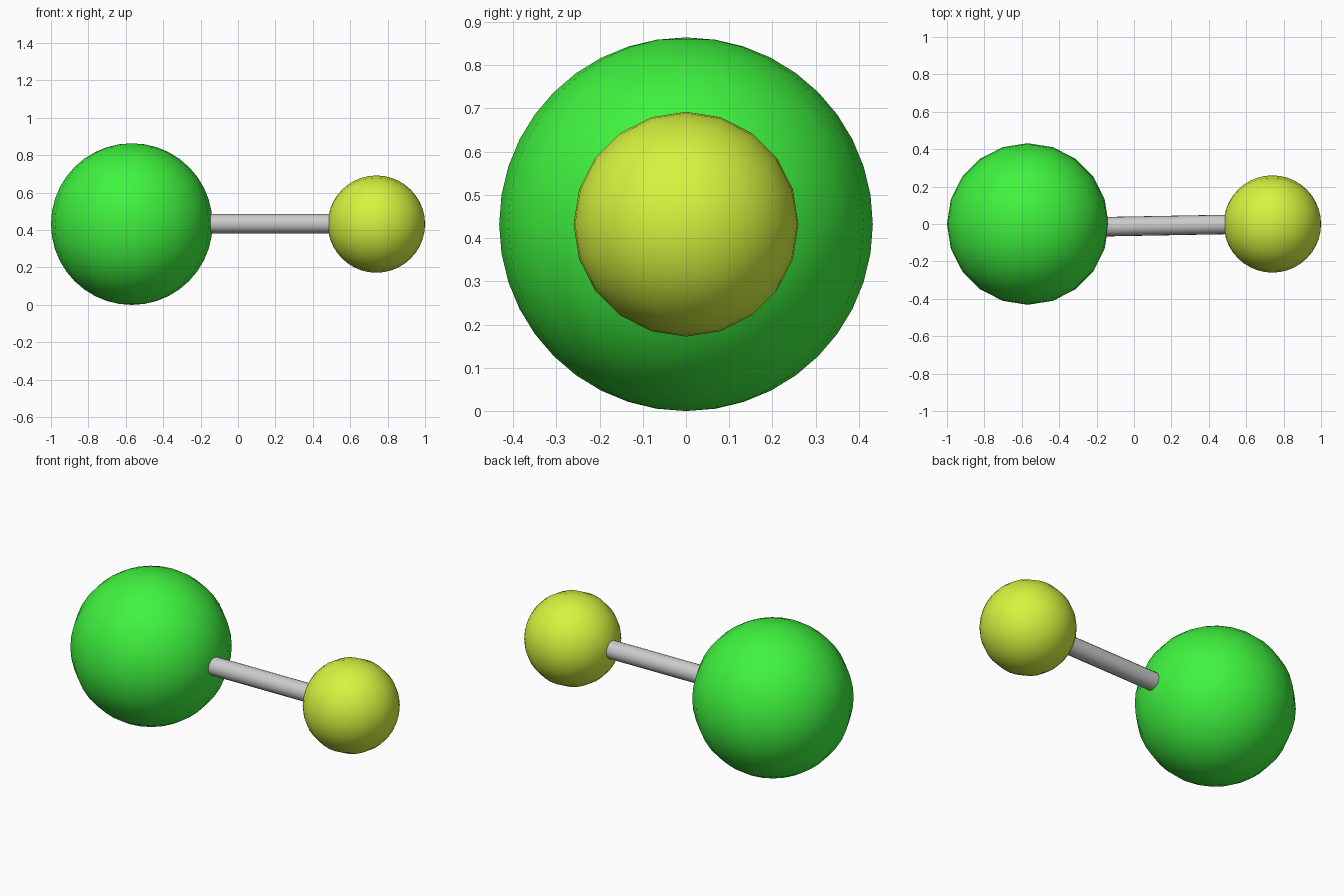
import bpy, math
from mathutils import Vector

if "Cube" in bpy.data.objects:
    bpy.data.objects.remove(bpy.data.objects["Cube"])


def material(name, rgb):
    m = bpy.data.materials.new(name)
    m.diffuse_color = (*rgb, 1)
    m.use_nodes = True
    m.node_tree.nodes["Principled BSDF"].inputs["Base Color"].default_value = m.diffuse_color
    return m


def ball(name, radius, loc, rot, mat):
    bpy.ops.mesh.primitive_uv_sphere_add(segments=20, ring_count=20, radius=radius,
                                         location=loc, rotation=rot)
    ob = bpy.context.object
    ob.name = name
    bpy.ops.object.shade_smooth()
    ob.data.materials.append(mat)
    return ob


def rod(name, start, end, radius, sides):
    a, b = Vector(start), Vector(end)
    d = b - a
    bpy.ops.mesh.primitive_cylinder_add(vertices=sides, radius=radius, depth=d.length,
                                        location=(a + b) / 2,
                                        rotation=d.to_track_quat('Z', 'Y').to_euler())
    ob = bpy.context.object
    ob.name = name
    bpy.ops.object.shade_smooth_by_angle(angle=math.radians(40))
    return ob


Z = 0.432  # height of the common axis

# Large ball, poles along z
ball("large_ball", 0.432, (-0.568, 0, Z), (0, 0, 0),
     material("green", (0.05, 0.9, 0.05)))

# Small ball, poles along x
ball("small_ball", 0.26, (0.74, 0, Z), (0, math.pi / 2, 0),
     material("lime", (0.68, 0.9, 0.05)))

# Slightly skewed rod joining the balls
rod("connecting_rod", (-0.568, -0.022, Z + 0.002), (0.74, 0.002, Z + 0.002), 0.052, 20)
